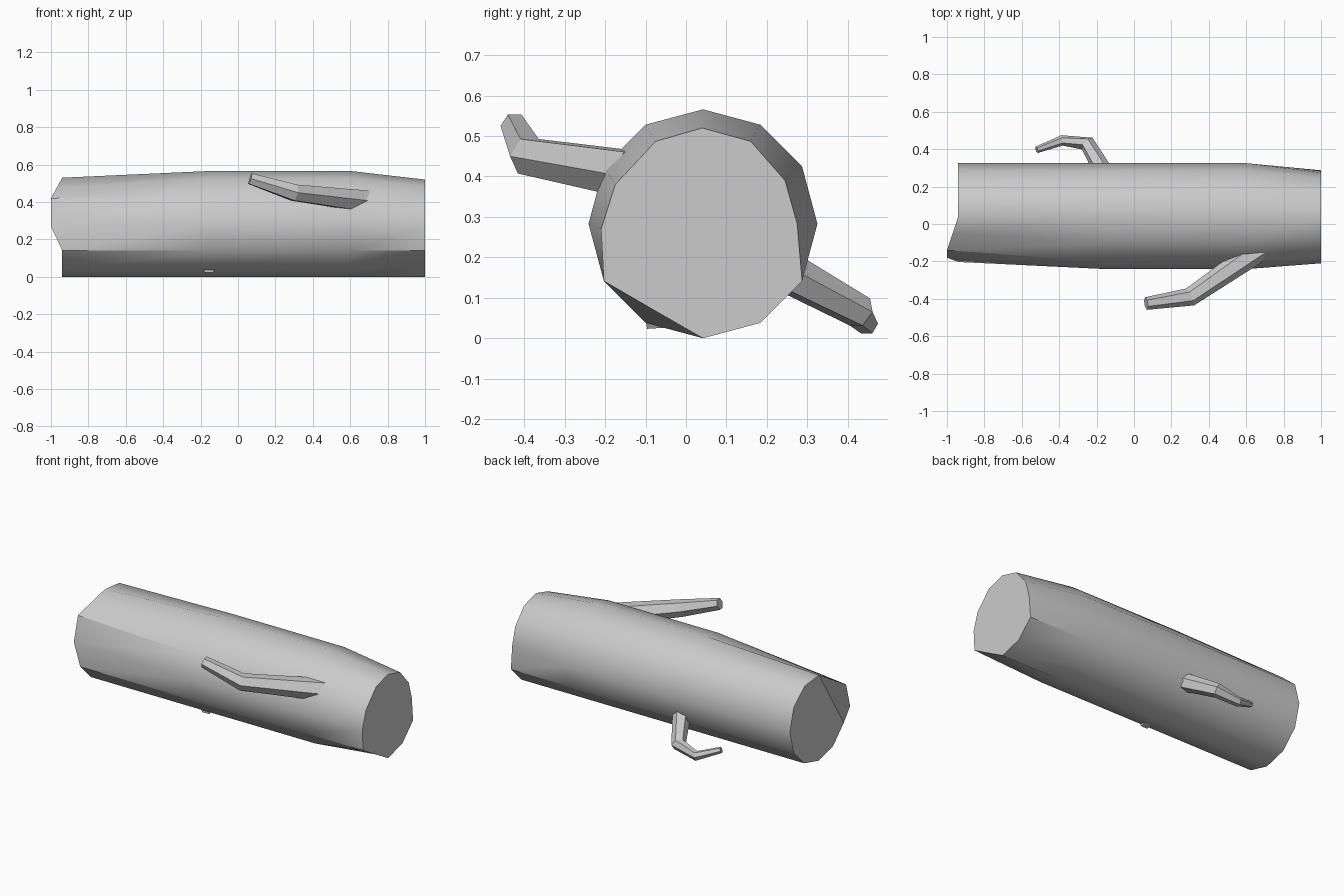
import bpy, bmesh
from math import sin, cos, tau, radians
from mathutils import Vector

if "Cube" in bpy.data.objects:
    bpy.data.objects.remove(bpy.data.objects["Cube"])


def finish(name, bm, smooth):
    bmesh.ops.recalc_face_normals(bm, faces=bm.faces)
    me = bpy.data.meshes.new(name)
    bm.to_mesh(me)
    bm.free()
    ob = bpy.data.objects.new(name, me)
    bpy.context.collection.objects.link(ob)
    if smooth:
        bpy.ops.object.select_all(action='DESELECT')
        ob.select_set(True)
        bpy.context.view_layer.objects.active = ob
        bpy.ops.object.shade_smooth_by_angle(angle=radians(smooth))


def bridge(bm, a, b):
    n = len(a)
    for i in range(n):
        bm.faces.new((a[i], a[(i + 1) % n], b[(i + 1) % n], b[i]))


def section(x, changes):
    """Twelve-sided trunk section, counted from the top towards +y."""
    pts = [Vector((x, 0.042 + 0.283 * sin(k * tau / 12),
                   0.283 + 0.283 * cos(k * tau / 12))) for k in range(12)]
    for k, p in changes.items():
        pts[k] = Vector(p)
    return pts


# Trunk: round middle, narrowed right end, chopped left end
left = section(-0.94, {0: (-0.94, 0.04, 0.53), 1: (-0.94, 0.18, 0.515),
                       9: (-1, -0.18, 0.27), 10: (-1, -0.14, 0.42),
                       11: (-0.97, -0.05, 0.475)})
right = section(1, {0: (1, 0.04, 0.52), 1: (1, 0.16, 0.487),
                    2: (1, 0.245, 0.39), 3: (1, 0.275, 0.283),
                    7: (1, -0.08, 0.07), 9: (1, -0.21, 0.27),
                    10: (1, -0.175, 0.38), 11: (1, -0.075, 0.487)})
bm = bmesh.new()
rings = [[bm.verts.new(p) for p in s]
         for s in (left, section(-0.15, {}), section(0.6, {}), right)]
for a, b in zip(rings, rings[1:]):
    bridge(bm, a, b)
bm.faces.new(rings[-1])
bm.faces.new(rings[0][:9])
bm.faces.new(rings[0][8:] + rings[0][:1])
finish("trunk", bm, 35)


def branch(name, path, sides=6):
    """Tapered faceted tube through (x, y, z, radius) points."""
    bm = bmesh.new()
    pts = [Vector(p[:3]) for p in path]
    loops = []
    for i, p in enumerate(pts):
        d = (pts[min(i + 1, len(pts) - 1)] - pts[max(i - 1, 0)]).normalized()
        u = d.cross(Vector((0, 0, 1))).normalized()
        v = u.cross(d)
        loops.append([bm.verts.new(p + path[i][3] * (u * cos(k * tau / sides)
                                                     + v * sin(k * tau / sides)))
                      for k in range(sides)])
    for a, b in zip(loops, loops[1:]):
        bridge(bm, a, b)
    bm.faces.new(loops[0])
    bm.faces.new(loops[-1])
    finish(name, bm, 0)


# Branches on the front and back, and a small stub under the front
branch("front_branch", [(0.68, -0.13, 0.405, 0.065), (0.3, -0.39, 0.45, 0.05),
                        (0.065, -0.425, 0.525, 0.034)])
branch("back_branch", [(-0.13, 0.22, 0.18, 0.055), (-0.25, 0.43, 0.065, 0.042),
                       (-0.385, 0.447, 0.036, 0.028), (-0.52, 0.397, 0.09, 0.018)])
branch("stub", [(-0.155, 0.1, 0.08, 0.05), (-0.155, -0.1, 0.062, 0.045)])
